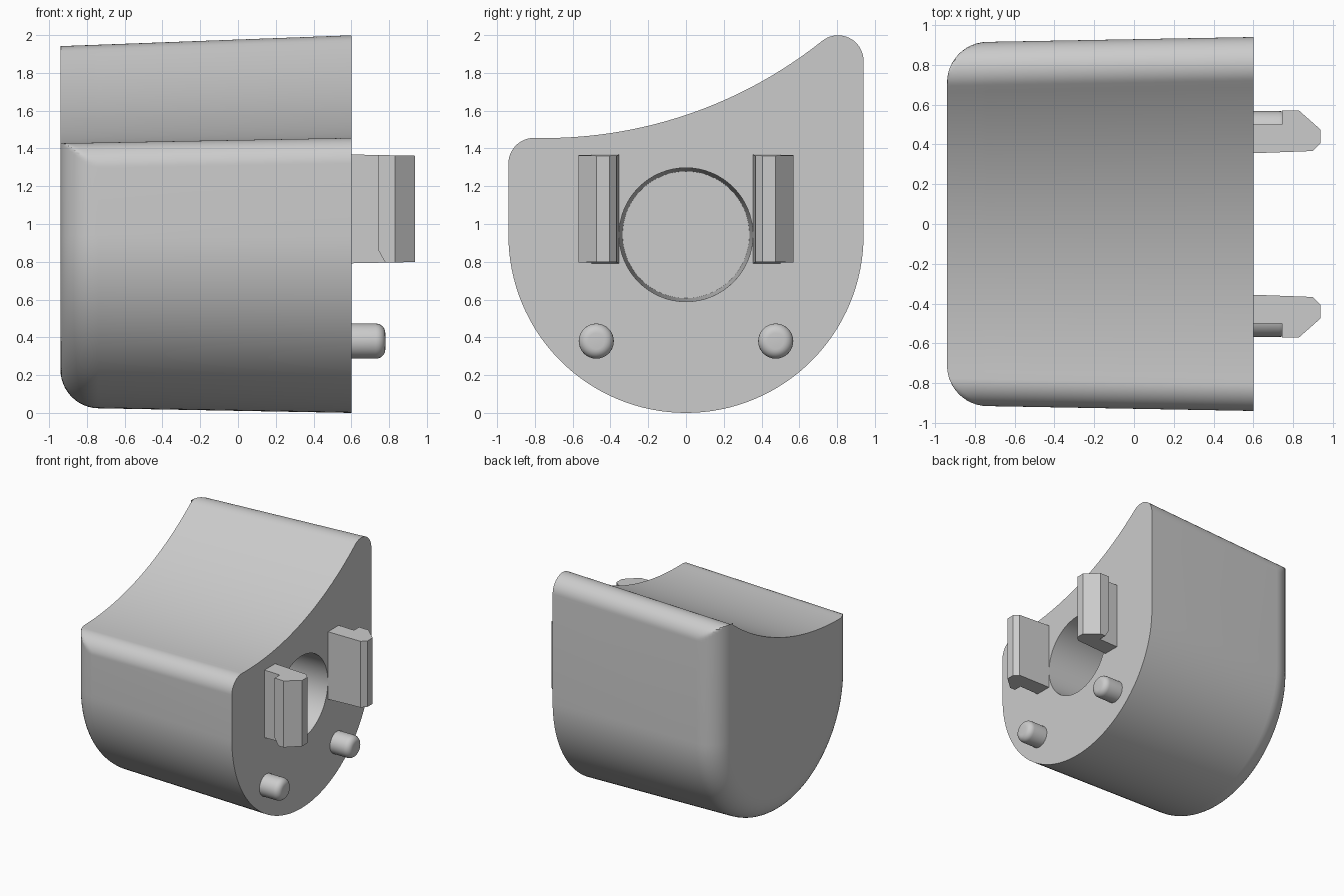
import bpy, bmesh
from math import sin, cos, pi, sqrt, atan2, radians
from mathutils import Matrix, Vector

if "Cube" in bpy.data.objects:
    bpy.data.objects.remove(bpy.data.objects["Cube"])

grey = bpy.data.materials.new("light grey")
grey.use_nodes = True
grey.diffuse_color = (0.6, 0.6, 0.6, 1)
grey.node_tree.nodes["Principled BSDF"].inputs["Base Color"].default_value = (0.6, 0.6, 0.6, 1)


def finish(name, bm):
    """Turn a bmesh into a grey object with clean outward normals."""
    bmesh.ops.recalc_face_normals(bm, faces=bm.faces)
    mesh = bpy.data.meshes.new(name)
    bm.to_mesh(mesh)
    bm.free()
    mesh.materials.append(grey)
    obj = bpy.data.objects.new(name, mesh)
    bpy.context.collection.objects.link(obj)
    return obj


def activate(obj):
    bpy.ops.object.select_all(action='DESELECT')
    obj.select_set(True)
    bpy.context.view_layer.objects.active = obj


def smooth(obj):
    activate(obj)
    bpy.ops.object.shade_smooth_by_angle(angle=radians(30))


def loft(name, rings):
    """Skin equal-length rings of points and cap both ends."""
    bm = bmesh.new()
    rows = [[bm.verts.new(p) for p in ring] for ring in rings]
    for a, b in zip(rows, rows[1:]):
        for i in range(len(a)):
            j = (i + 1) % len(a)
            bm.faces.new((a[i], a[j], b[j], b[i]))
    bm.faces.new(rows[0])
    bm.faces.new(rows[-1])
    return finish(name, bm)


def arc(cy, cz, r, start, end, n):
    return [(cy + r * cos(start + (end - start) * i / n),
             cz + r * sin(start + (end - start) * i / n)) for i in range(n + 1)]


# Body section: round bottom, straight sides, scooped top with filleted corners
HALF, FILLET, SCOOP = 0.94, 0.135, 2.36
SCOOP_Y, SCOOP_Z = -0.75, 1.455 + SCOOP
END, FACE, ROUND = -0.94, 0.6, 0.2


def section(x):
    draft = 0.028 * (FACE - x) / (FACE - END)
    inset = max(0, END + ROUND - x)
    width = HALF - draft - ROUND + sqrt(max(0, ROUND ** 2 - inset ** 2))
    side, r = HALF - draft - FILLET, SCOOP + draft
    # Fillet centres tangent to both the side and the scoop
    back_z = SCOOP_Z - sqrt((r + FILLET) ** 2 - (side - SCOOP_Y) ** 2)
    front_z = SCOOP_Z - sqrt((r + FILLET) ** 2 - (-side - SCOOP_Y) ** 2)
    to_back = atan2(back_z - SCOOP_Z, side - SCOOP_Y)
    to_front = atan2(front_z - SCOOP_Z, -side - SCOOP_Y)
    top = arc(side, back_z, FILLET, 0, to_back + pi, 20)
    top += arc(SCOOP_Y, SCOOP_Z, r, to_back, to_front, 40)[1:-1]
    top += arc(-side, front_z, FILLET, to_front + pi, pi, 20)
    top = [(max(-width, min(width, y)), z) for y, z in top]
    return [(x, y, z) for y, z in top + arc(0, HALF, width, pi, 2 * pi, 64)]


steps = [END + ROUND * (1 - cos(pi / 2 * i / 12)) for i in range(13)]
body = loft("body", [section(x) for x in steps + [FACE]])

# Tapered blind bore in the flat face
bore_bm = bmesh.new()
bmesh.ops.create_cone(bore_bm, cap_ends=True, segments=64,
                      radius1=0.336, radius2=0.356, depth=1.1,
                      matrix=Matrix.Translation((0.15, 0, 0.943)) @ Matrix.Rotation(pi / 2, 4, 'Y'))
bore = finish("bore_cutter", bore_bm)
cut = body.modifiers.new("bore", 'BOOLEAN')
cut.operation, cut.solver, cut.object = 'DIFFERENCE', 'EXACT', bore
activate(body)
bpy.ops.object.modifier_apply(modifier="bore")
bpy.data.objects.remove(bore)
smooth(body)


# Snap clips: hooked outline, with the lower back corner of the hook cut away
def clip_ring(sign, level, step):
    outline = [(0.58, 0.355), (0.9, 0.367), (0.938, 0.405), (0.938, 0.475),
               (0.83, 0.57), (step, 0.57), (step, 0.5), (0.58, 0.5)]
    ring = []
    for x, y in outline:
        half = 0.288 - 0.02 * (x - FACE)
        ring.append((x, sign * y, 1.08 + level * half))
    return ring


# Locating pins with rounded tips
def pin(name, y):
    r, tip, edge = 0.093, 0.78, 0.05
    shape = [(0.58, r)] + [(tip - edge + edge * sin(a), r - edge + edge * cos(a))
                           for a in [pi / 2 * i / 6 for i in range(7)]]
    obj = loft(name, [[(x, y + p, q) for p, q in arc(0, 0.38, rad, 0, 2 * pi * 31 / 32, 31)]
                      for x, rad in shape])
    smooth(obj)


for side_name, sign in (("front", -1), ("back", 1)):
    loft(side_name + "_clip", [clip_ring(sign, -1, 0.78),
                               clip_ring(sign, -0.78, 0.745),
                               clip_ring(sign, 1, 0.745)])
    pin(side_name + "_pin", sign * 0.475)
